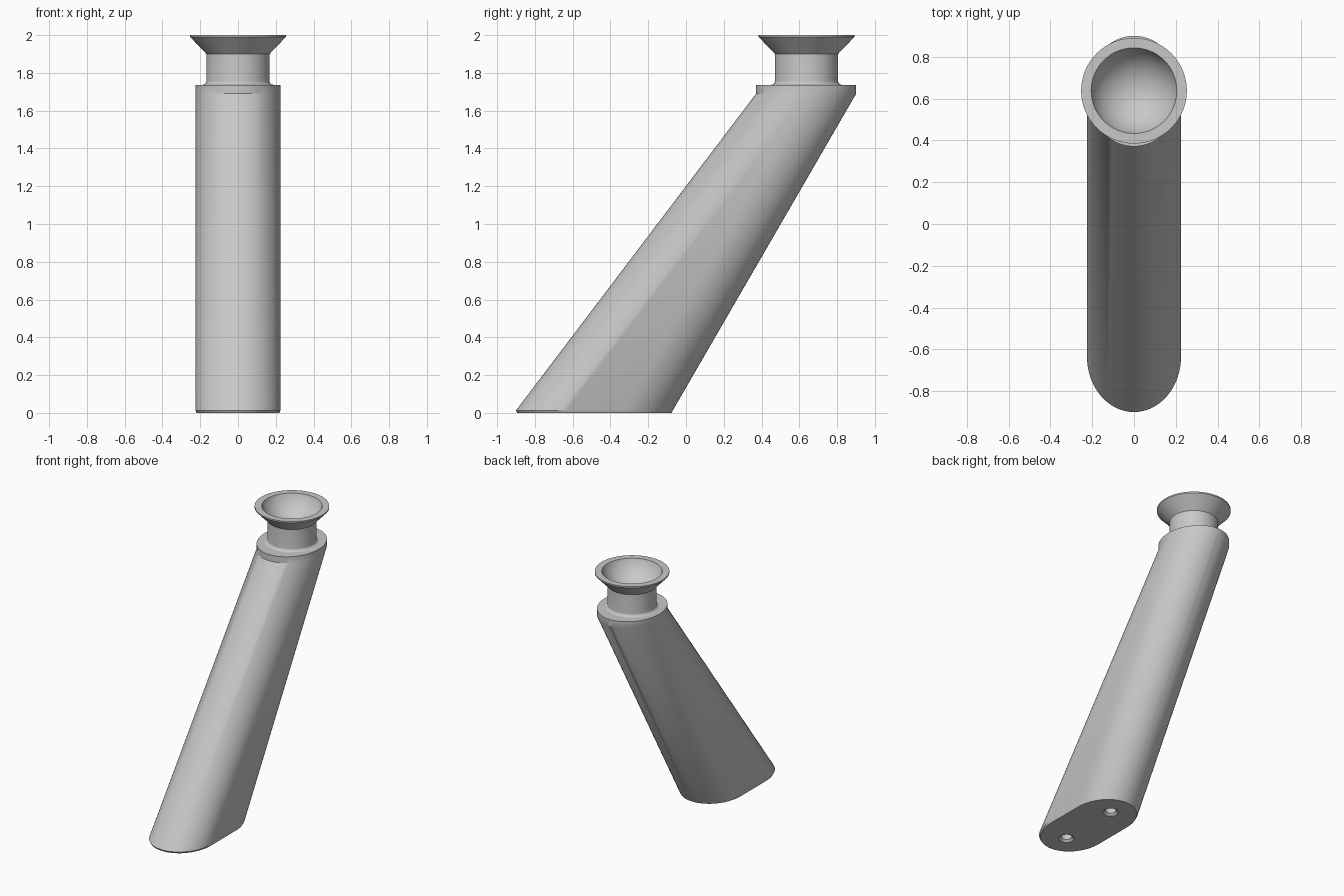
import bpy, bmesh
from math import sin, cos, pi, radians

default = bpy.data.objects.get("Cube")
if default:
    bpy.data.objects.remove(default, do_unlink=True)

grey = bpy.data.materials.new("light grey")
grey.use_nodes = True
colour = (0.58, 0.58, 0.58, 1)
grey.diffuse_color = colour
grey.node_tree.nodes["Principled BSDF"].inputs["Base Color"].default_value = colour


def finish(bm, name):
    bmesh.ops.remove_doubles(bm, verts=bm.verts, dist=0.0005)
    bmesh.ops.recalc_face_normals(bm, faces=bm.faces)
    mesh = bpy.data.meshes.new(name)
    bm.to_mesh(mesh)
    bm.free()
    mesh.materials.append(grey)
    obj = bpy.data.objects.new(name, mesh)
    bpy.context.collection.objects.link(obj)
    return obj


def loft(name, rings):
    """Skin a list of equally long point rings and cap both ends."""
    bm = bmesh.new()
    loops = [[bm.verts.new(p) for p in ring] for ring in rings]
    n = len(loops[0])
    for low, high in zip(loops, loops[1:]):
        for i in range(n):
            j = (i + 1) % n
            bm.faces.new((low[i], low[j], high[j], high[i]))
    bm.faces.new(loops[0])
    bm.faces.new(loops[-1])
    return finish(bm, name)


def lathe(name, profile, y, n=64):
    """Revolve (radius, height) points about a vertical axis at y."""
    return loft(name, [[(r * cos(2 * pi * i / n), y + r * sin(2 * pi * i / n), z)
                        for i in range(n)] for r, z in profile])


def stadium(front, back, z, inset=0, n=32):
    """Two half ellipses centred at y = front and y = back."""
    rx, ry = 0.225 - inset, 0.265 - inset
    pts = []
    for start, centre in ((0, back), (pi, front)):
        for i in range(n + 1):
            a = start + pi * i / n
            pts.append((rx * cos(a), centre + ry * sin(a), z))
    return pts


def smooth(obj):
    bpy.ops.object.select_all(action='DESELECT')
    obj.select_set(True)
    bpy.context.view_layer.objects.active = obj
    bpy.ops.object.shade_smooth_by_angle(angle=radians(30))


# Slanted leg: long rounded foot tapering to an oval collar
top_y = 0.636
leg = loft("slanted_leg", [
    stadium(-0.635, -0.335, 0, 0.007),
    stadium(-0.635, -0.335, 0.013),
    stadium(top_y, top_y, 1.69),
    stadium(top_y, top_y, 1.737),
])

# Two countersunk screw holes in the foot
for y in (-0.72, -0.25):
    cutter = lathe("screw_hole_cutter", [(0.06, -0.01), (0.054, 0), (0.038, 0.015),
                                         (0.038, 0.12)], y, 32)
    cutter.hide_render = True
    cut = leg.modifiers.new("screw_hole", 'BOOLEAN')
    cut.operation = 'DIFFERENCE'
    cut.solver = 'EXACT'
    cut.object = cutter
    bpy.context.view_layer.objects.active = leg
    bpy.ops.object.modifier_apply(modifier=cut.name)
    bpy.data.objects.remove(cutter, do_unlink=True)
smooth(leg)

# Neck with a fillet at its foot, flared cup and hollow bowl
neck_r, fillet, base_z = 0.167, 0.02, 1.737
profile = [(neck_r + fillet, 1.71)]
for i in range(7):
    a = pi / 2 * i / 6
    profile.append((neck_r + fillet * (1 - sin(a)), base_z + fillet * (1 - cos(a))))
profile += [(neck_r, 1.9), (0.253, 1.99), (0.253, 2.0)]
bowl_r, depth = 0.205, 0.15
sphere_r = (bowl_r ** 2 + depth ** 2) / (2 * depth)
centre_z = 2.0 - depth + sphere_r
steps = 14
for i in range(steps):
    r = bowl_r * cos(pi / 2 * i / steps)
    profile.append((r, centre_z - (sphere_r ** 2 - r ** 2) ** 0.5))
smooth(lathe("neck_and_cup", profile, 0.638))
